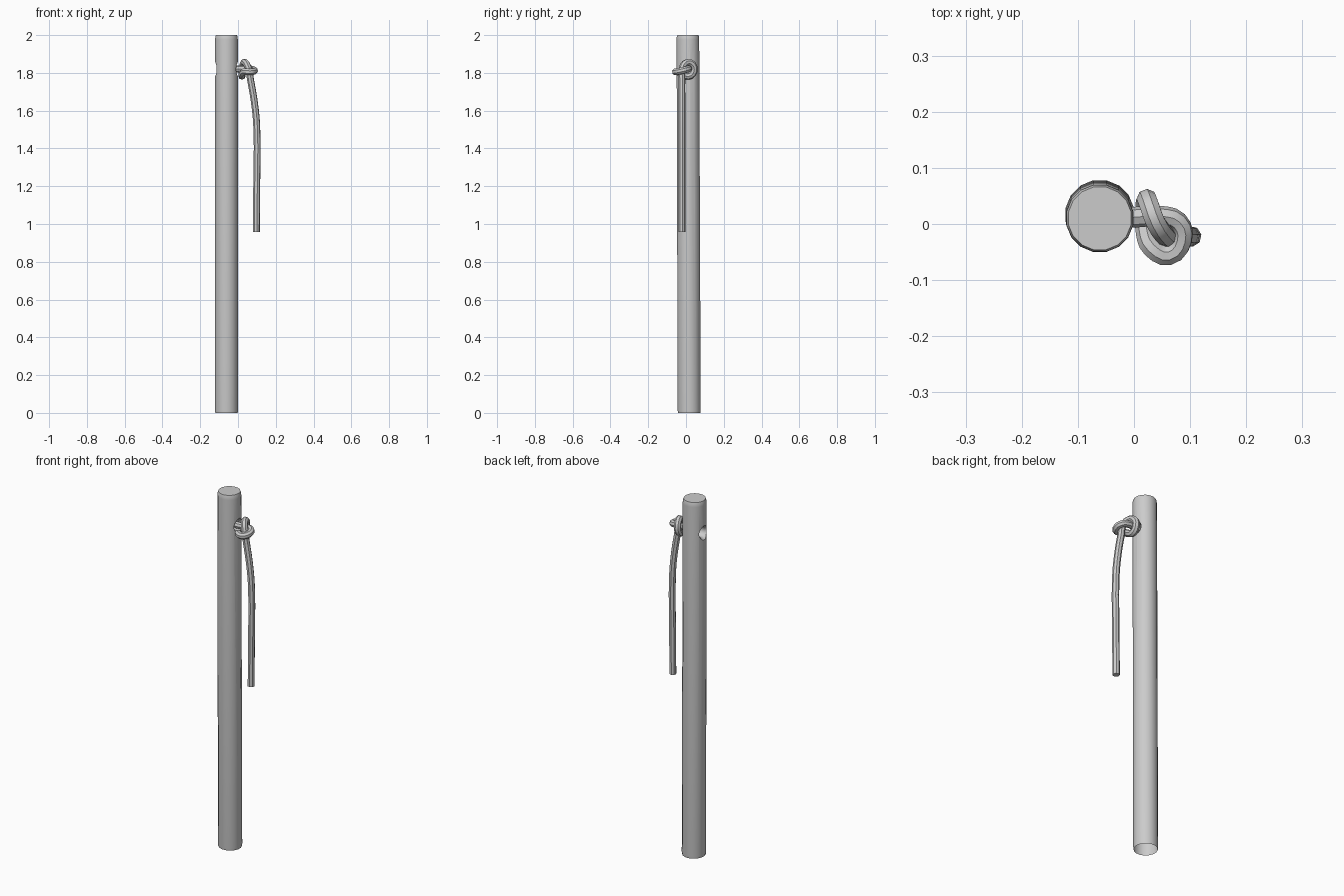
import bpy, bmesh, math
from mathutils import Matrix, Vector

if "Cube" in bpy.data.objects:
    bpy.data.objects.remove(bpy.data.objects["Cube"])


def lathe(name, profile, sides, matrix=Matrix()):
    """Closed solid from (radius, height) pairs."""
    bm = bmesh.new()
    rings = []
    for r, h in profile:
        rings.append([bm.verts.new(matrix @ Vector((
            r * math.cos(2 * math.pi * (i + 0.5) / sides),
            r * math.sin(2 * math.pi * (i + 0.5) / sides), h)))
            for i in range(sides)])
    for a, b in zip(rings, rings[1:]):
        for i in range(sides):
            j = (i + 1) % sides
            bm.faces.new((a[i], a[j], b[j], b[i]))
    bm.faces.new(rings[0][::-1])
    bm.faces.new(rings[-1])
    bmesh.ops.recalc_face_normals(bm, faces=bm.faces)
    mesh = bpy.data.meshes.new(name)
    bm.to_mesh(mesh)
    bm.free()
    ob = bpy.data.objects.new(name, mesh)
    bpy.context.collection.objects.link(ob)
    return ob


def smooth(ob):
    bpy.ops.object.select_all(action='DESELECT')
    ob.select_set(True)
    bpy.context.view_layer.objects.active = ob
    bpy.ops.object.shade_smooth_by_angle(angle=math.radians(40))


# Post: slightly leaning cylinder with a worn top edge
lean = Matrix.Translation((-0.061, 0.017, 0))
lean[1][2] = -0.0035
post = lathe("post", [(0.0605, 0), (0.062, 0.012), (0.061, 1.975),
                      (0.0605, 1.988), (0.057, 2.0)], 16, lean)

# Flared rope hole drilled through the post along x
drill = lathe("hole_cutter", [(0.056, -0.08), (0.028, -0.045),
                              (0.028, 0.045), (0.056, 0.08)], 12,
              Matrix.Translation((-0.061, 0.011, 1.82)) @ Matrix.Rotation(math.pi / 2, 4, 'Y'))
cut = post.modifiers.new("hole", 'BOOLEAN')
cut.object = drill
cut.operation = 'DIFFERENCE'
cut.solver = 'EXACT'
bpy.context.view_layer.objects.active = post
bpy.ops.object.modifier_apply(modifier="hole")
bpy.data.objects.remove(drill)

# The underside of the post is open
bm = bmesh.new()
bm.from_mesh(post.data)
base = [f for f in bm.faces if all(v.co.z < 0.001 for v in f.verts)]
bmesh.ops.delete(bm, geom=base, context='FACES')
bm.to_mesh(post.data)
bm.free()
smooth(post)

# Rope: leaves the hole, ties an overhand knot and hangs down
path = [(-0.07, 0.012, 1.82), (0.0, 0.012, 1.82), (0.045, 0.014, 1.822),
        (0.078, 0.004, 1.818), (0.086, -0.028, 1.81), (0.062, -0.056, 1.805),
        (0.033, -0.044, 1.806), (0.022, -0.018, 1.793), (0.021, 0.014, 1.782),
        (0.022, 0.042, 1.808), (0.027, 0.034, 1.846), (0.038, 0.004, 1.855),
        (0.055, -0.02, 1.825), (0.066, -0.022, 1.765), (0.086, -0.022, 1.65),
        (0.099, -0.022, 1.52), (0.099, -0.022, 1.2), (0.097, -0.022, 0.957)]
curve = bpy.data.curves.new("rope", 'CURVE')
curve.dimensions = '3D'
curve.bevel_depth = 0.0185
curve.bevel_resolution = 2
curve.resolution_u = 3
curve.use_fill_caps = True
spline = curve.splines.new('BEZIER')
spline.bezier_points.add(len(path) - 1)
for p, co in zip(spline.bezier_points, path):
    p.co = co
    p.handle_left_type = p.handle_right_type = 'AUTO'
rope = bpy.data.objects.new("rope", curve)
bpy.context.collection.objects.link(rope)
bpy.ops.object.select_all(action='DESELECT')
rope.select_set(True)
bpy.context.view_layer.objects.active = rope
bpy.ops.object.convert(target='MESH')
smooth(bpy.context.view_layer.objects.active)
